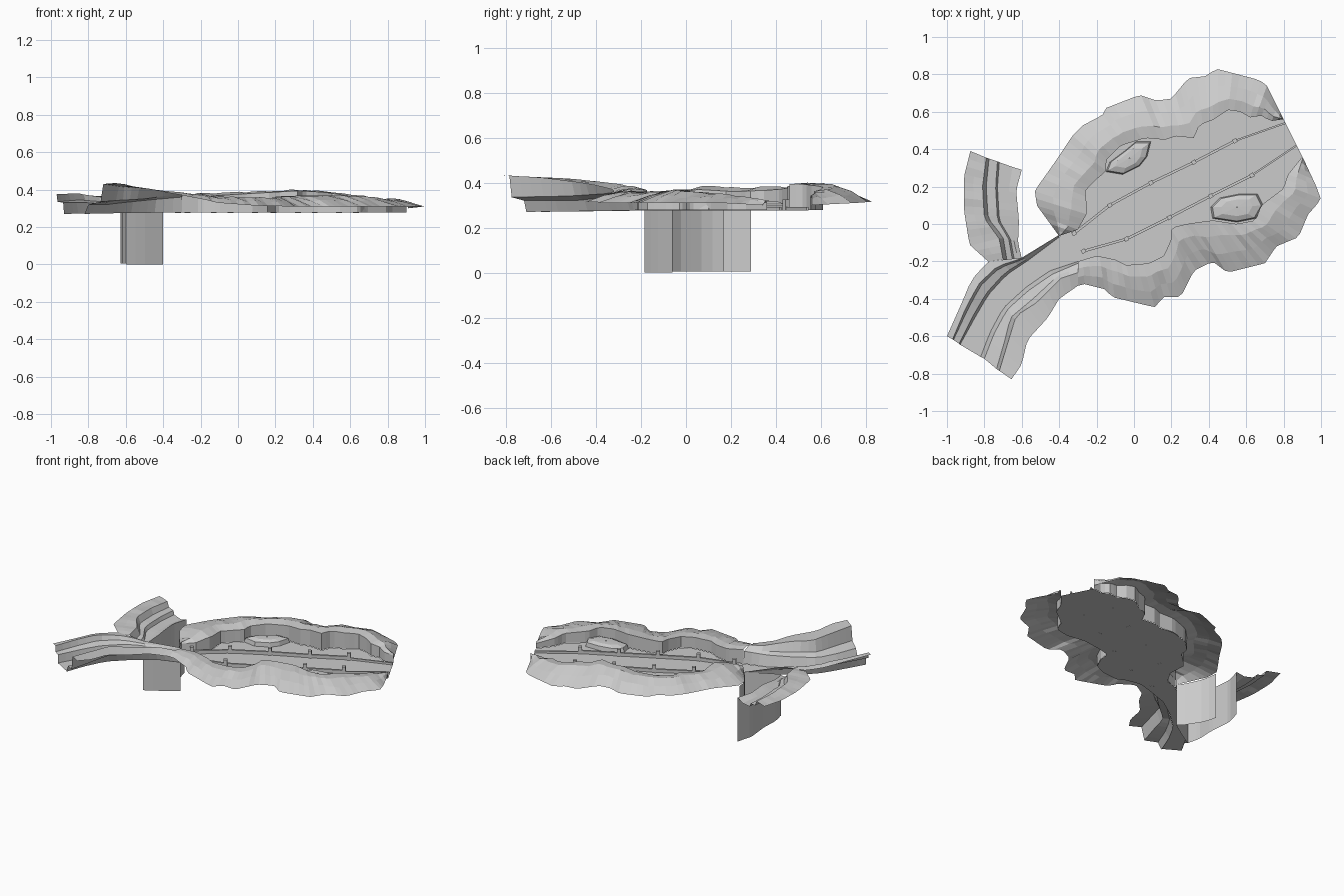
import bpy, bmesh, random
from mathutils import Vector

if "Cube" in bpy.data.objects:
    bpy.data.objects.remove(bpy.data.objects["Cube"])

random.seed(4)
FLOOR = 0.278

def sample(pts, n):
    """Resample a 2D polyline to n points evenly along its length."""
    v = [Vector(p) for p in pts]
    acc = [0.0]
    for a, b in zip(v, v[1:]):
        acc.append(acc[-1] + (b - a).length)
    out, k = [], 0
    for i in range(n):
        d = acc[-1] * i / (n - 1)
        while k < len(v) - 2 and acc[k + 1] < d:
            k += 1
        out.append(v[k].lerp(v[k + 1], (d - acc[k]) / (acc[k + 1] - acc[k])))
    return out

def rail(pts, heights, n):
    """Polyline in plan with heights spread evenly along it."""
    out, m = [], len(heights) - 1
    for i, p in enumerate(sample(pts, n)):
        t = i / (n - 1) * m
        k = min(int(t), m - 1)
        z = heights[k] + (heights[k + 1] - heights[k]) * (t - k)
        out.append(Vector((p.x, p.y, z)))
    return out

def blend(a, b, t, dz=0, rough=0):
    return [p.lerp(q, t) + Vector((0, 0, dz + random.uniform(-rough, rough)))
            for p, q in zip(a, b)]

def lower(r, z):
    return [Vector((p.x, p.y, z)) for p in r]

def add_object(name, bm):
    me = bpy.data.meshes.new(name)
    bm.to_mesh(me)
    bm.free()
    ob = bpy.data.objects.new(name, me)
    bpy.context.collection.objects.link(ob)
    return ob

def loft(name, rails):
    bm = bmesh.new()
    rows = [[bm.verts.new(p) for p in r] for r in rails]
    for a, b in zip(rows, rows[1:]):
        for i in range(len(a) - 1):
            bm.faces.new((a[i], a[i + 1], b[i + 1], b[i]))
    bmesh.ops.recalc_face_normals(bm, faces=bm.faces)
    if sum(f.normal.z * f.calc_area() for f in bm.faces) < 0:
        bmesh.ops.reverse_faces(bm, faces=bm.faces)
    return add_object(name, bm)

def sheet(name, pts, z):
    bm = bmesh.new()
    f = bm.faces.new([bm.verts.new((p[0], p[1], z)) for p in pts])
    f.normal_update()
    if f.normal.z < 0:
        f.normal_flip()
    bmesh.ops.triangulate(bm, faces=[f])
    return add_object(name, bm)

# plan outlines of the basin
north_in = [(-.39, -.06), (-.30, -.03), (-.25, .06), (-.26, .18), (-.2, .24), (-.15, .28),
            (-.15, .34), (-.07, .42), (.06, .46), (.17, .45), (.22, .47), (.32, .46),
            (.35, .53), (.43, .56), (.50, .61), (.57, .60), (.62, .57), (.68, .58),
            (.73, .55), (.80, .56)]
north_out = [(-.40, -.065), (-.52, .10), (-.53, .18), (-.43, .32), (-.35, .44), (-.34, .46),
             (-.27, .53), (-.17, .58), (-.15, .62), (.03, .69), (.12, .66), (.20, .67),
             (.29, .78), (.38, .79), (.44, .83), (.67, .77), (.71, .74), (.80, .56)]
south_in = [(-.30, -.20), (-.20, -.17), (-.10, -.19), (-.04, -.22), (.08, -.21), (.16, -.17),
            (.20, -.08), (.20, -.02), (.28, 0), (.42, .02), (.55, 0), (.65, .02), (.68, .1),
            (.80, .19), (.82, .26), (.90, .36)]
south_out = [(-.30, -.33), (-.27, -.32), (-.15, -.35), (-.12, -.39), (.11, -.445), (.16, -.39),
             (.25, -.39), (.32, -.25), (.42, -.20), (.50, -.26), (.70, -.21), (.76, -.12),
             (.88, -.07), (.93, .05), (1, .13), (.975, .2), (.91, .34)]

# basin rims: wall, cliff top, ridge, outer slope
N = 52
n_top = rail(north_in, [.33, .37, .36, .365, .375, .385, .395, .385, .36, .33], N)
out = rail(north_out, [.30, .33, .34, .33, .32, .325, .32, .315, .31, .30], N)
loft("north_rim", [lower(n_top, FLOOR), n_top, blend(n_top, out, .3, .025, .004),
                   blend(n_top, out, .65, .018, .007), out])
s_top = rail(south_in, [.375, .36, .355, .355, .365, .37, .365, .355, .34, .31], N)
out = rail(south_out, [.37, .33, .315, .31, .31, .31, .31, .31, .31, .30], N)
loft("south_rim", [lower(s_top, FLOOR), s_top, blend(s_top, out, .3, .014, .004),
                   blend(s_top, out, .65, .01, .006), out])

# road banks
M = 16
road_r = [(-.82, -.71), (-.77, -.58), (-.70, -.45), (-.58, -.34), (-.45, -.25), (-.30, -.20)]
r1 = rail([(-.80, -.72), (-.75, -.59), (-.68, -.46), (-.57, -.36), (-.44, -.27), (-.30, -.21)],
          [.32, .32, .34, .36], M)
r2 = rail([(-.735, -.775), (-.69, -.62), (-.66, -.5), (-.54, -.4), (-.40, -.27), (-.30, -.24)],
          [.335, .34, .35, .375], M)
r3 = rail([(-.72, -.785), (-.67, -.62), (-.63, -.49), (-.52, -.42), (-.39, -.29), (-.30, -.26)],
          [.43, .42, .405, .385], M)
r4 = rail([(-.655, -.83), (-.60, -.75), (-.57, -.62), (-.46, -.50), (-.40, -.40), (-.30, -.33)],
          [.435, .42, .40, .37], M)
right_foot = rail(road_r, [.27, FLOOR], M)
loft("road_right_bank", [right_foot, r1, r2, r3, r4])

road_l = [(-.93, -.645), (-.85, -.50), (-.78, -.38), (-.68, -.27), (-.58, -.205), (-.40, -.07)]
l1 = rail([(-.935, -.64), (-.86, -.49), (-.79, -.37), (-.69, -.26), (-.59, -.2), (-.40, -.067)],
          [.33, .33, .32, .29], M)
l2 = rail([(-.965, -.62), (-.89, -.46), (-.82, -.33), (-.72, -.235), (-.595, -.19), (-.40, -.063)],
          [.335, .345, .33, .30], M)
l3 = rail([(-.97, -.617), (-.90, -.45), (-.83, -.32), (-.73, -.225), (-.6, -.185), (-.40, -.06)],
          [.375, .38, .35, .30], M)
l4 = rail([(-1, -.60), (-.92, -.42), (-.87, -.30), (-.78, -.20), (-.60, -.18), (-.40, -.058)],
          [.375, .37, .35, .30], M)
left_foot = rail(road_l, [.27, FLOOR], M)
loft("road_left_bank", [left_foot, l1, l2, l3, l4])

# flat ground of basin and road
sheet("basin_floor", right_foot[:-1] + s_top + n_top[::-1] + left_foot[::-1], FLOOR - .002)

# cliff path strip at the left
edge = [(-.60, .29), (-.63, .18), (-.615, .02), (-.62, -.10), (-.60, -.185)]
s0 = rail([(-.875, .39), (-.91, .25), (-.91, .08), (-.88, -.11), (-.78, -.20)], [.36, .355, .355], M)
s1 = rail([(-.79, .355), (-.81, .2), (-.80, .03), (-.72, -.08), (-.70, -.19)], [.36, .37, .36], M)
s2 = rail([(-.775, .35), (-.79, .2), (-.78, .03), (-.70, -.07), (-.68, -.19)], [.325, .33, .31], M)
s3 = rail([(-.73, .335), (-.74, .2), (-.73, .02), (-.67, -.08), (-.65, -.19)], [.32, .325, .30], M)
s4 = rail([(-.72, .33), (-.73, .2), (-.72, .02), (-.66, -.08), (-.64, -.19)], [.295, .30, .285], M)
s5 = rail([(-.65, .305), (-.67, .18), (-.66, .02), (-.64, -.1), (-.62, -.187)], [.29, .295, .28], M)
s6 = rail(edge, [.31, .31, .285], M)
loft("cliff_path", [s0, blend(s0, s1, .5, 0, .006), s1, s2, s3, s4, s5, s6])

# deep gorge wall below: strip side, road side, basin side
loft("gorge_wall_west", [lower(s6, 0.005), s6])
g = rail([(-.60, -.185), (-.52, -.14), (-.40, -.06)], [.29, .30], 5)
loft("gorge_wall_south", [lower(g, 0), g])
g = rail([(-.40, -.06), (-.44, -.02), (-.51, .09), (-.53, .17)], [.30, .31, .325], 6)
loft("gorge_wall_east", [lower(g, 0.005), g])

# low stone platforms in the rim alcoves
def platform(name, pts, h):
    c = sum((Vector(p) for p in pts), Vector((0, 0))) / len(pts)
    loop = pts + pts[:1]
    rows = [[Vector((*c.lerp(Vector(p), s), z)) for p in loop]
            for s, z in ((1, FLOOR), (.93, h - .012), (.6, h), (.02, h + .002))]
    loft(name, rows)

platform("north_platform", [(-.15, .28), (-.06, .265), (.03, .31), (.07, .36), (.09, .44),
                            (.01, .44), (-.05, .39), (-.13, .33)], .318)
platform("south_platform", [(.42, .03), (.55, .01), (.65, .03), (.69, .10), (.66, .16),
                            (.56, .16), (.46, .14), (.41, .09)], .318)

# two fences: posts with a rail between, continued by low kerbs to the east edge
def beam(bm, a, b, w, h):
    a, b = Vector(a), Vector(b)
    side = Vector((-(b - a).y, (b - a).x, 0)).normalized() * w / 2
    up = Vector((0, 0, h / 2))
    ends = [[bm.verts.new(p + s) for s in (side + up, -side + up, -side - up, side - up)]
            for p in (a, b)]
    for i in range(4):
        j = (i + 1) % 4
        bm.faces.new((ends[0][i], ends[0][j], ends[1][j], ends[1][i]))
    bm.faces.new(ends[0])
    bm.faces.new(ends[1])
    bmesh.ops.recalc_face_normals(bm, faces=bm.faces)

fences = {
    "north_fence": ([(-.32, -.05), (-.13, .10), (.09, .22), (.32, .33), (.54, .445)], (.81, .54)),
    "south_fence": ([(-.27, -.145), (-.04, -.08), (.19, .035), (.41, .15), (.63, .26)], (.87, .42)),
}
for name, (posts, end) in fences.items():
    bm = bmesh.new()
    for x, y in posts:
        beam(bm, (x - .01, y - .006, .3), (x + .01, y + .006, .3), .022, .05)
    for p, q in zip(posts, posts[1:]):
        beam(bm, (*p, .288), (*q, .288), .014, .022)
    beam(bm, (*posts[-1], .284), (*end, .284), .01, .014)
    add_object(name, bm)
